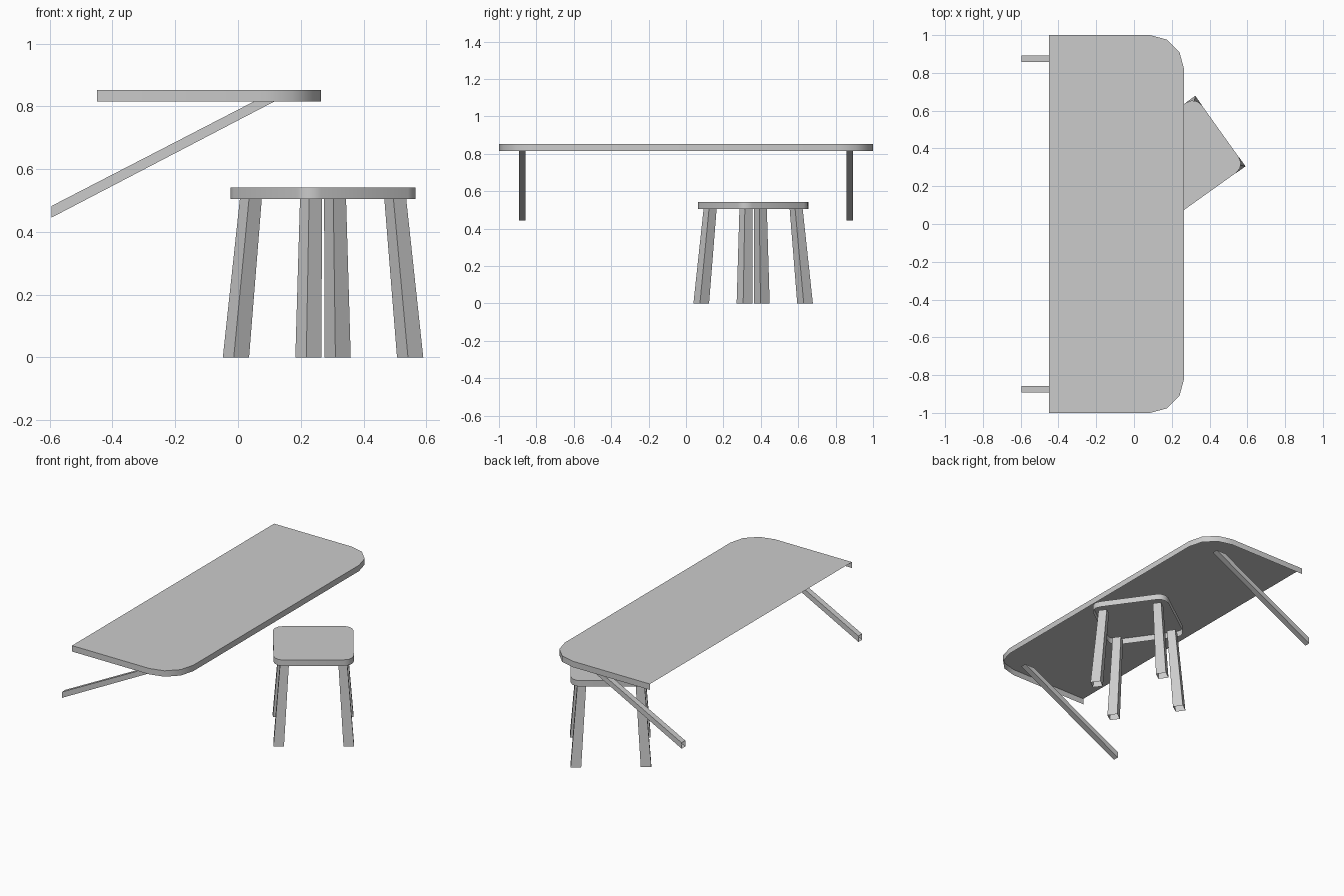
import bpy, bmesh, math
from mathutils import Matrix, Vector

cube = bpy.data.objects.get("Cube")
if cube:
    bpy.data.objects.remove(cube, do_unlink=True)

grey = bpy.data.materials.new("plain grey")
grey.use_nodes = True
grey.diffuse_color = (0.6, 0.6, 0.6, 1)
grey.node_tree.nodes["Principled BSDF"].inputs["Base Color"].default_value = (0.6, 0.6, 0.6, 1)


def finish(name, bm, matrix=Matrix()):
    """Turn a bmesh into a named, shaded object."""
    bm.transform(matrix)
    mesh = bpy.data.meshes.new(name)
    bm.to_mesh(mesh)
    bm.free()
    mesh.materials.append(grey)
    obj = bpy.data.objects.new(name, mesh)
    bpy.context.collection.objects.link(obj)
    bpy.ops.object.select_all(action='DESELECT')
    obj.select_set(True)
    bpy.context.view_layer.objects.active = obj
    bpy.ops.object.shade_smooth_by_angle(angle=math.radians(40))
    return obj


def corner(cx, cy, radius, start, segments=3):
    """Points of a rounded corner, counter-clockwise from the start angle."""
    angles = [start + math.pi / 2 * i / segments for i in range(segments + 1)]
    return [(cx + radius * math.cos(a), cy + radius * math.sin(a)) for a in angles]


def slab(name, outline, bottom, top, open_edge=None, matrix=Matrix()):
    """Top face with a skirt, open underneath; one skirt edge may be left out."""
    bm = bmesh.new()
    upper = [bm.verts.new((x, y, top)) for x, y in outline]
    lower = [bm.verts.new((x, y, bottom)) for x, y in outline]
    bm.faces.new(upper)
    n = len(outline)
    for i in range(n):
        if i != open_edge:
            j = (i + 1) % n
            bm.faces.new((lower[i], lower[j], upper[j], upper[i]))
    return finish(name, bm, matrix)


def tube(name, ring_a, ring_b, matrix=Matrix()):
    """Four-sided bar with open ends between two rings."""
    bm = bmesh.new()
    a = [bm.verts.new(p) for p in ring_a]
    b = [bm.verts.new(p) for p in ring_b]
    for i in range(4):
        j = (i + 1) % 4
        bm.faces.new((a[i], a[j], b[j], b[i]))
    bmesh.ops.recalc_face_normals(bm, faces=bm.faces)
    return finish(name, bm, matrix)


# Table top: straight open wall edge, rounded free corners
BACK, FRONT, HALF, R = -0.45, 0.265, 1.0, 0.18
TABLE_LOW, TABLE_TOP = 0.815, 0.852
outline = [(BACK, -HALF)]
outline += corner(FRONT - R, -HALF + R, R, -math.pi / 2)
outline += corner(FRONT - R, HALF - R, R, 0)
outline += [(BACK, HALF)]
slab("table_top", outline, TABLE_LOW, TABLE_TOP, open_edge=len(outline) - 1)

# Slanted struts, cut upright at the wall and level under the table
for side, y in (("front", -0.875), ("back", 0.875)):
    y0, y1 = y - 0.018, y + 0.018
    wall = [(-0.595, y0, 0.445), (-0.595, y1, 0.445), (-0.595, y1, 0.482), (-0.595, y0, 0.482)]
    under = [(0.115, y0, TABLE_LOW), (0.115, y1, TABLE_LOW),
             (0.05, y1, TABLE_LOW), (0.05, y0, TABLE_LOW)]
    tube(side + "_strut", wall, under)

# Stool, turned relative to the table
SEAT_LOW, SEAT_TOP, SEAT, SR = 0.505, 0.542, 0.228, 0.058
stool = Matrix.Translation((0.271, 0.359, 0)) @ Matrix.Rotation(math.radians(35.5), 4, 'Z')
seat = []
for k, (sx, sy) in enumerate(((1, 1), (-1, 1), (-1, -1), (1, -1))):
    seat += corner(sx * (SEAT - SR), sy * (SEAT - SR), SR, k * math.pi / 2)
slab("stool_seat", seat, SEAT_LOW, SEAT_TOP, matrix=stool)


def leg_ring(sx, sy, outer, width, z):
    inner = outer - width
    return [(sx * x, sy * y, z) for x, y in
            ((inner, inner), (outer, inner), (outer, outer), (inner, outer))]


# Splayed, tapered legs
for sx, end in ((1, "left"), (-1, "right")):
    for sy, depth in ((1, "back"), (-1, "front")):
        tube(f"stool_leg_{depth}_{end}", leg_ring(sx, sy, 0.229, 0.06, 0),
             leg_ring(sx, sy, 0.19, 0.05, SEAT_LOW), stool)
